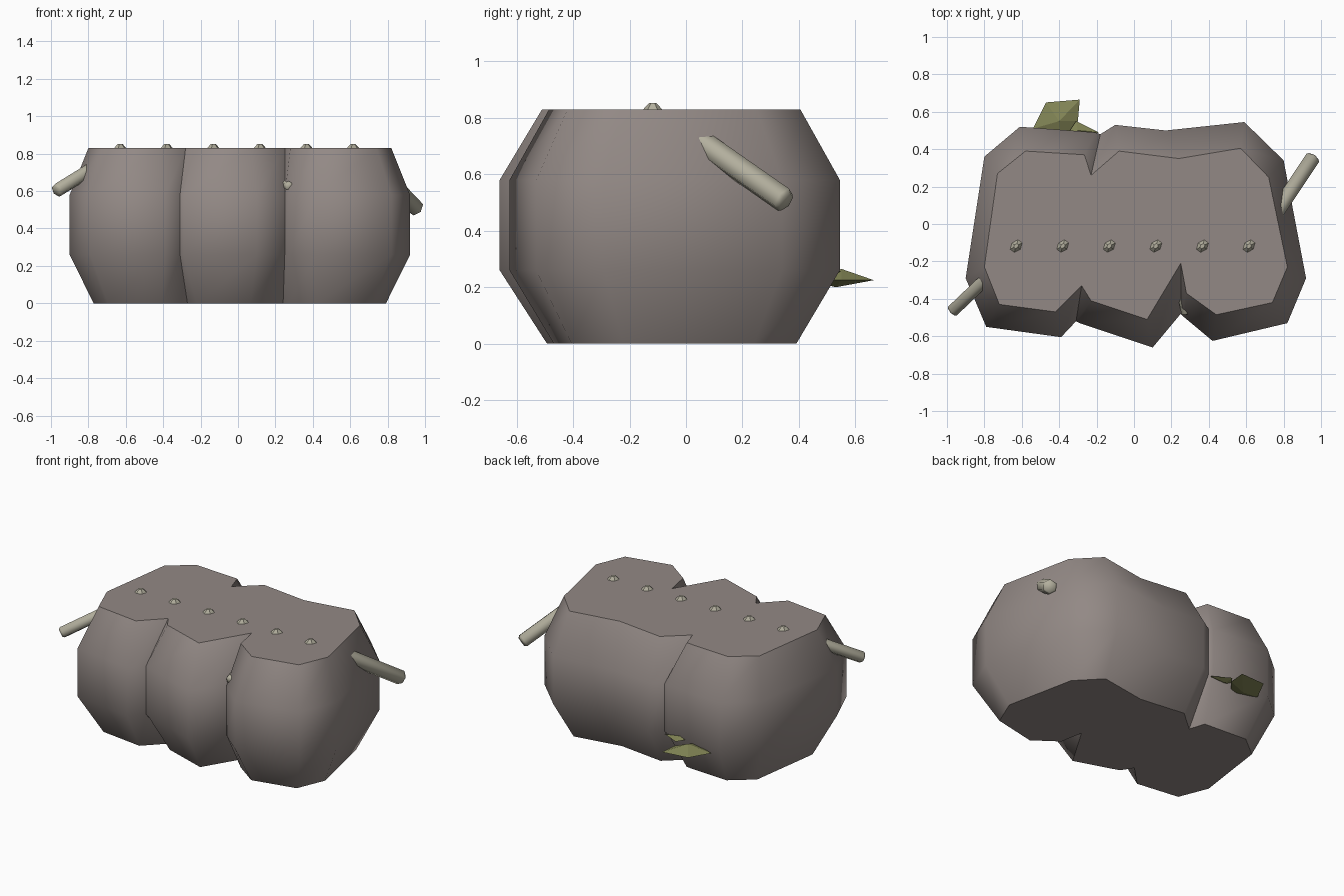
import bpy, bmesh
from mathutils import Vector

if "Cube" in bpy.data.objects:
    bpy.data.objects.remove(bpy.data.objects["Cube"], do_unlink=True)


def material(name, rgb):
    m = bpy.data.materials.new(name)
    m.use_nodes = True
    m.diffuse_color = (*rgb, 1)
    m.node_tree.nodes["Principled BSDF"].inputs["Base Color"].default_value = (*rgb, 1)
    return m


CLOTH = material("grey brown", (0.29, 0.25, 0.235))
BONE = material("pale bone", (0.45, 0.43, 0.34))
LEAF = material("olive green", (0.22, 0.23, 0.09))


def finish(name, bm, mat):
    bmesh.ops.recalc_face_normals(bm, faces=bm.faces)
    mesh = bpy.data.meshes.new(name)
    bm.to_mesh(mesh)
    bm.free()
    mesh.materials.append(mat)
    ob = bpy.data.objects.new(name, mesh)
    bpy.context.collection.objects.link(ob)
    return ob


# Lobed body: a narrow outline at the caps, a wide one around the belly
rim = [(-.80, -.23), (-.72, -.43), (-.42, -.47), (-.28, -.33), (-.23, -.41),
       (.07, -.51), (.25, -.21), (.28, -.37), (.44, -.485), (.74, -.42),
       (.82, -.23), (.72, .25), (.57, .405), (.24, .35), (-.08, .39),
       (-.23, .26), (-.265, .37), (-.58, .39), (-.73, .27)]
belly = [(-.90, -.29), (-.79, -.55), (-.39, -.605), (-.31, -.52), (-.29, -.53),
         (.10, -.66), (.25, -.48), (.27, -.50), (.42, -.625), (.82, -.53),
         (.92, -.29), (.80, .34), (.59, .545), (.17, .50), (-.10, .53),
         (-.18, .48), (-.21, .49), (-.61, .52), (-.80, .36)]
bm = bmesh.new()
rings = []
for outline, z, s in ((rim, 0, .965), (belly, .26, 1), (belly, .58, 1), (rim, .83, 1)):
    rings.append([bm.verts.new((x * s, y * s, z)) for x, y in outline])
n = len(rim)
for low, high in zip(rings, rings[1:]):
    for i in range(n):
        j = (i + 1) % n
        bm.faces.new((low[i], low[j], high[j], high[i]))
caps = [bm.faces.new(rings[0][::-1]), bm.faces.new(rings[-1])]
bmesh.ops.recalc_face_normals(bm, faces=bm.faces)
for f in bm.faces:
    f.smooth = f not in caps
for e in bm.edges:
    crease = not e.is_convex and e.calc_face_angle() > .25
    e.smooth = not (crease or any(f in caps for f in e.link_faces))
finish("lobed_body", bm, CLOTH)


# Pegs: hexagonal rods with a slightly bevelled outer end
def peg(name, start, end, radius, tip=.75):
    a, b = Vector(start), Vector(end)
    axis = (b - a).normalized()
    turn = axis.to_track_quat("Z", "Y")
    bm = bmesh.new()
    made = bmesh.ops.create_cone(bm, cap_ends=True, segments=6, radius1=radius,
                                 radius2=radius, depth=(b - a).length)
    end_face = max(bm.faces, key=lambda f: f.calc_center_median().z)
    bmesh.ops.inset_region(bm, faces=[end_face], thickness=radius * (1 - tip))
    bmesh.ops.translate(bm, vec=(0, 0, radius * .3), verts=end_face.verts)
    for v in bm.verts:
        v.co = turn @ v.co + (a + b) / 2
    ob = finish(name, bm, BONE)
    bpy.ops.object.select_all(action="DESELECT")
    ob.select_set(True)
    bpy.context.view_layer.objects.active = ob
    bpy.ops.object.shade_smooth_by_angle(angle=1.1)
    return ob


peg("left_peg", (.74, .03, .73), (.95, .345, .51), .046)
peg("right_peg", (-.73, -.235, .75), (-.965, -.46, .605), .038)
peg("front_peg", (.24, -.30, .65), (.275, -.475, .625), .026)

# Row of studs on the top
for i in range(6):
    bm = bmesh.new()
    bmesh.ops.create_cone(bm, cap_ends=True, segments=6, radius1=.048, radius2=.016, depth=.03)
    for v in bm.verts:
        x, y, z = v.co
        v.co = (x * .8 + y * .25 - .63 + i * .249, y * .85 - .118, z + .837)
    finish(f"top_stud_{i + 1}", bm, BONE)


# Leaves: thin folded plates with a raised spine on each side
def leaf(name, outline, top, bottom):
    bm = bmesh.new()
    edge = [bm.verts.new(p) for p in outline]
    for apex in (bm.verts.new(top), bm.verts.new(bottom)):
        for i, v in enumerate(edge):
            bm.faces.new((v, edge[(i + 1) % len(edge)], apex))
    finish(name, bm, LEAF)


leaf("large_leaf", [(-.54, .51, .225), (-.47, .65, .23), (-.29, .665, .225),
                    (-.30, .55, .225), (-.39, .44, .225)],
     (-.40, .55, .265), (-.41, .53, .20))
leaf("small_leaf", [(-.37, .46, .26), (-.31, .55, .255), (-.19, .49, .25), (-.26, .45, .25)],
     (-.30, .50, .272), (-.30, .50, .24))
